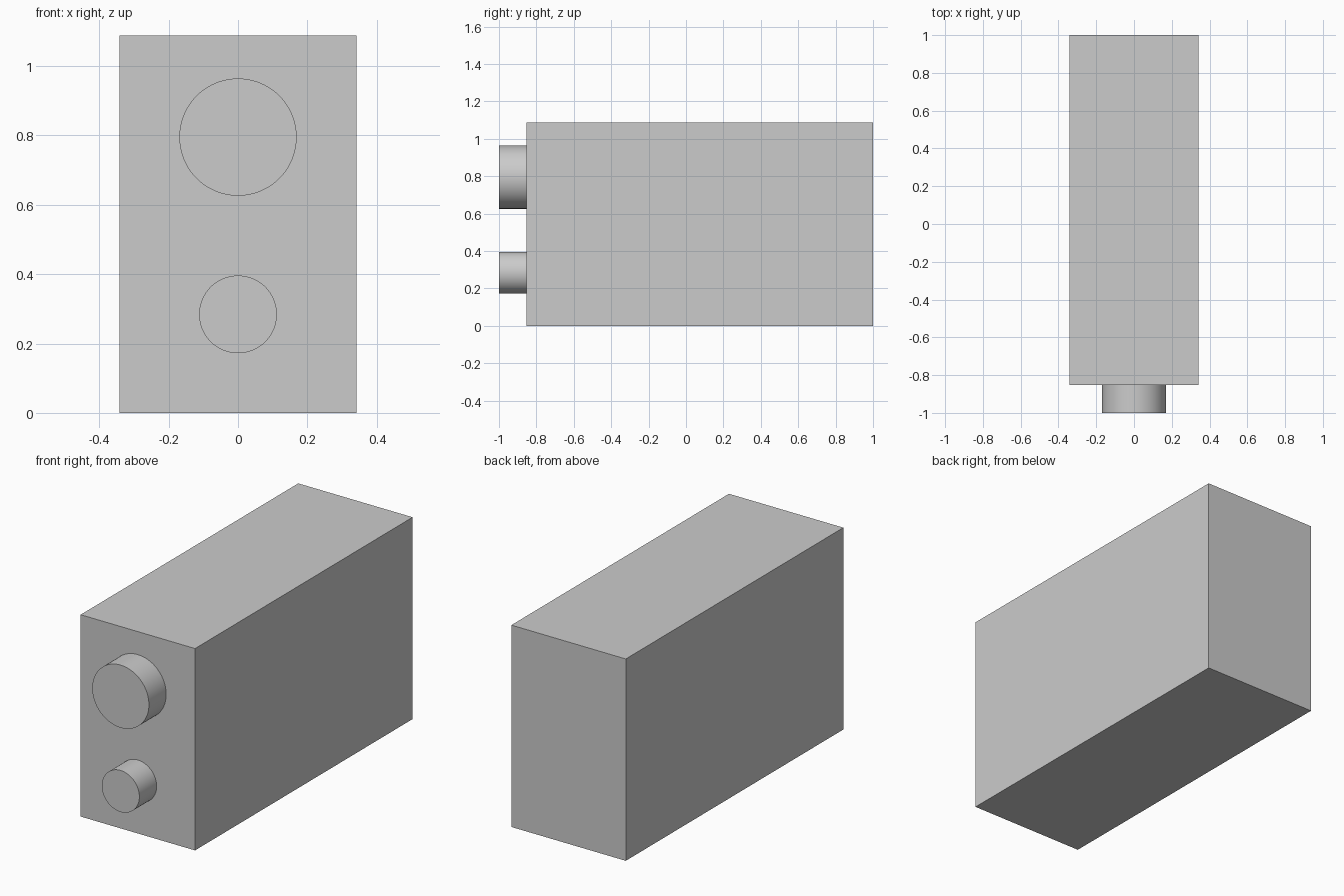
import bpy, math

if "Cube" in bpy.data.objects:
    bpy.data.objects.remove(bpy.data.objects["Cube"])

FRONT_Y, BACK_Y, TIP_Y = -0.853, 1.0, -1.0
WIDTH, HEIGHT = 0.682, 1.088


def box(name, size, center):
    bpy.ops.mesh.primitive_cube_add(size=1, location=center)
    ob = bpy.context.object
    ob.name = name
    ob.scale = size
    bpy.ops.object.transform_apply(location=False, rotation=False, scale=True)
    return ob


def front_knob(name, radius, z):
    # cylinder along y, seated slightly into the front face
    inner = FRONT_Y + 0.005
    bpy.ops.mesh.primitive_cylinder_add(
        vertices=96, radius=radius, depth=inner - TIP_Y,
        location=(0, (inner + TIP_Y) / 2, z), rotation=(math.pi / 2, 0, 0))
    ob = bpy.context.object
    ob.name = name
    bpy.ops.object.shade_smooth_by_angle(angle=math.radians(30))
    return ob


# Main case
box("case", (WIDTH, BACK_Y - FRONT_Y, HEIGHT),
    (0, (BACK_Y + FRONT_Y) / 2, HEIGHT / 2))

# Round knobs on the front face
for name, radius, z in (("upper_knob", 0.169, 0.795), ("lower_knob", 0.112, 0.284)):
    front_knob(name, radius, z)
